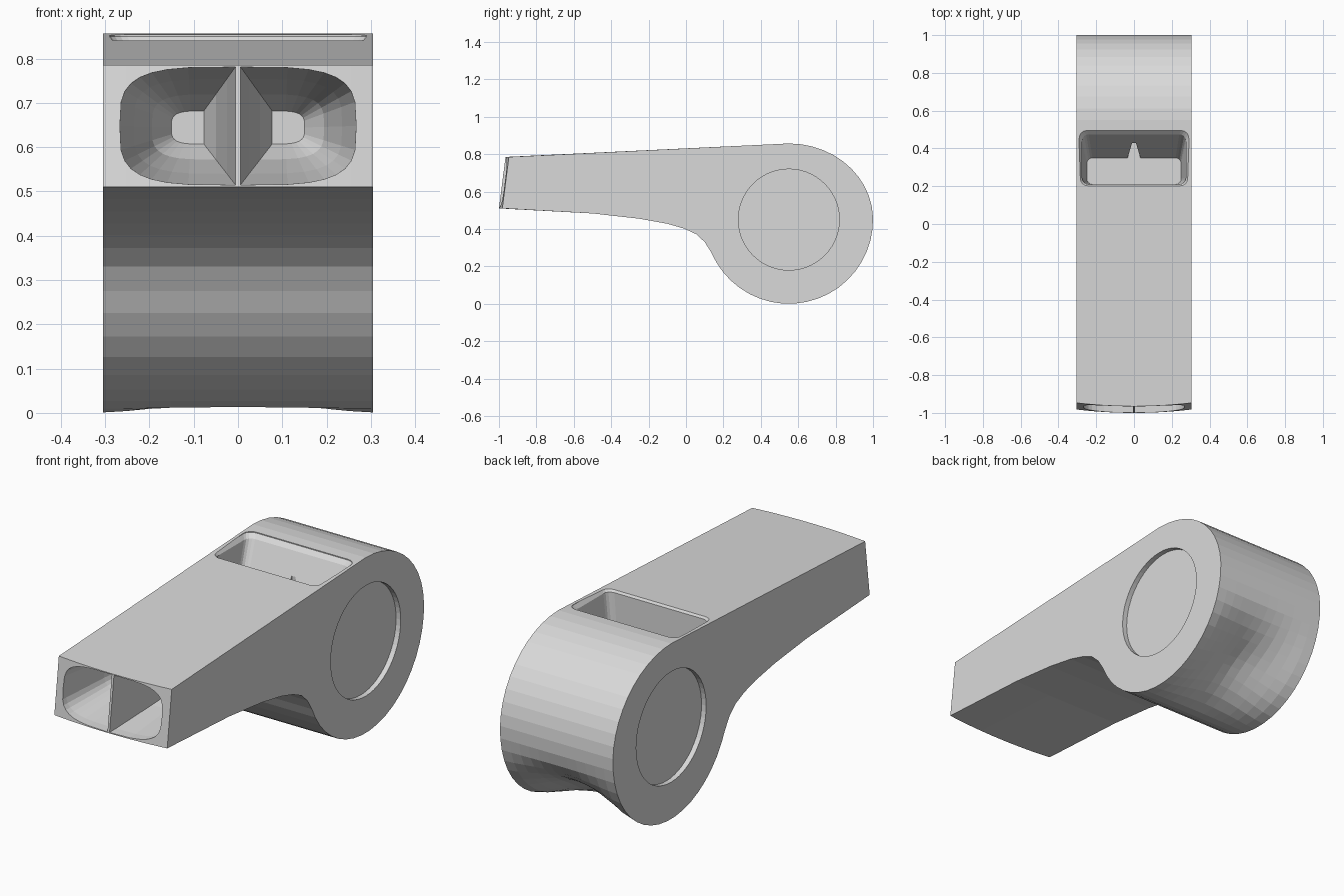
import bpy, bmesh, math
from mathutils import Matrix

if "Cube" in bpy.data.objects:
    bpy.data.objects.remove(bpy.data.objects["Cube"])

grey = bpy.data.materials.new("light_grey")
grey.diffuse_color = (0.7, 0.7, 0.7, 1)
grey.use_nodes = True
grey.node_tree.nodes["Principled BSDF"].inputs["Base Color"].default_value = grey.diffuse_color

W = 0.305          # half width
CY, CZ, R = 0.55, 0.45, 0.45   # barrel centre and radius


def finish(name, bm, cutter=False):
    bmesh.ops.recalc_face_normals(bm, faces=bm.faces)
    me = bpy.data.meshes.new(name)
    bm.to_mesh(me)
    bm.free()
    me.materials.append(grey)
    ob = bpy.data.objects.new(name, me)
    bpy.context.collection.objects.link(ob)
    if cutter:
        ob.hide_render = True
        ob.hide_set(True)
    return ob


def loft(name, sections, cutter=False):
    """Skin matching point loops and cap both ends."""
    bm = bmesh.new()
    loops = [[bm.verts.new(p) for p in s] for s in sections]
    n = len(loops[0])
    for a, b in zip(loops, loops[1:]):
        for i in range(n):
            j = (i + 1) % n
            bm.faces.new((a[i], a[j], b[j], b[i]))
    bm.faces.new(loops[0])
    bm.faces.new(loops[-1])
    return finish(name, bm, cutter)


# Side outline: mouthpiece top, barrel arc, concave throat, underside
outline = [(-0.965, 0.785)]
for d in range(90, -151, -8):
    a = math.radians(d)
    rz = 0.407 if d > 0 else R
    outline.append((CY + R * math.cos(a), CZ + rz * math.sin(a)))
outline += [(0.135, 0.275), (0.10, 0.33), (0.055, 0.372), (-0.01, 0.402),
            (-0.10, 0.428), (-0.25, 0.455), (-0.5, 0.483), (-1.0, 0.51)]


def body_point(x, y, z):
    u = abs(x) / W
    if y < -0.9:                       # bowed mouth end
        y += 0.018 * u * u
    a = math.degrees(math.atan2(z - CZ, y - CY))
    if y > 0.3 and -105 < a < -10:     # thumb dent under the barrel
        dent = math.sin(math.pi * (a + 105) / 95) ** 1.5
        k = 1 - 0.23 * dent * math.cos(u * math.pi / 2) ** 1.5
        y, z = CY + (y - CY) * k, CZ + (z - CZ) * k
    return (x, y, z)


N = 12
body = loft("whistle_body", [[body_point(-W + 2 * W * i / N, y, z) for y, z in outline]
                             for i in range(N + 1)])

cutters = []

# Twin mouth openings, tapering inward, with a thin divider between them
for side in (-1, 1):
    rim = []
    for i in range(17):
        a = math.radians(-90 + 180 * i / 16)
        c, s = max(math.cos(a), 0), math.sin(a)
        rim.append((0.005 + 0.263 * c ** 0.55,
                    0.648 + 0.134 * math.copysign(abs(s) ** 0.55, s)))
    secs = []
    for y, k in ((-1.05, 1), (-0.95, 0.99), (-0.7, 0.8), (-0.5, 0.55), (-0.42, 0.28)):
        secs.append([(side * (0.105 + (x - 0.105) * k), y, 0.643 + (z - 0.643) * k)
                     for x, z in rim])
    cutters.append(loft("mouth_cutter", secs, True))


def rounded_rect(hx, y0, y1, z, r):
    pts = []
    for cx, cy, start in ((hx - r, y1 - r, 0), (r - hx, y1 - r, 90),
                          (r - hx, y0 + r, 180), (hx - r, y0 + r, 270)):
        for k in range(5):
            a = math.radians(start + 22.5 * k)
            pts.append((cx + r * math.cos(a), cy + r * math.sin(a), z))
    return pts


# Sound slot on top, with softened rim and sloping back wall
cutters.append(loft("slot_cutter", [
    rounded_rect(0.29, 0.195, 0.495, 0.90, 0.04),
    rounded_rect(0.29, 0.195, 0.495, 0.85, 0.04),
    rounded_rect(0.275, 0.21, 0.475, 0.83, 0.035),
    rounded_rect(0.25, 0.21, 0.35, 0.55, 0.03)], True))

# Small pointed notch in the slot's back wall
cutters.append(loft("notch_cutter", [
    [(-0.04, 0.33, z), (0.04, 0.33, z), (0.01, 0.43, z), (-0.01, 0.43, z)]
    for z in (0.55, 0.76)], True))

# Round recesses on both cheeks
for side in (-1, 1):
    bm = bmesh.new()
    bmesh.ops.create_cone(bm, cap_ends=True, segments=56, radius1=0.27,
                          radius2=0.27, depth=0.1,
                          matrix=Matrix.Translation((side * (W + 0.025), CY, CZ))
                          @ Matrix.Rotation(math.pi / 2, 4, 'Y'))
    cutters.append(finish("cheek_cutter", bm, True))

for c in cutters:
    m = body.modifiers.new(c.name, 'BOOLEAN')
    m.operation = 'DIFFERENCE'
    m.solver = 'EXACT'
    m.object = c
